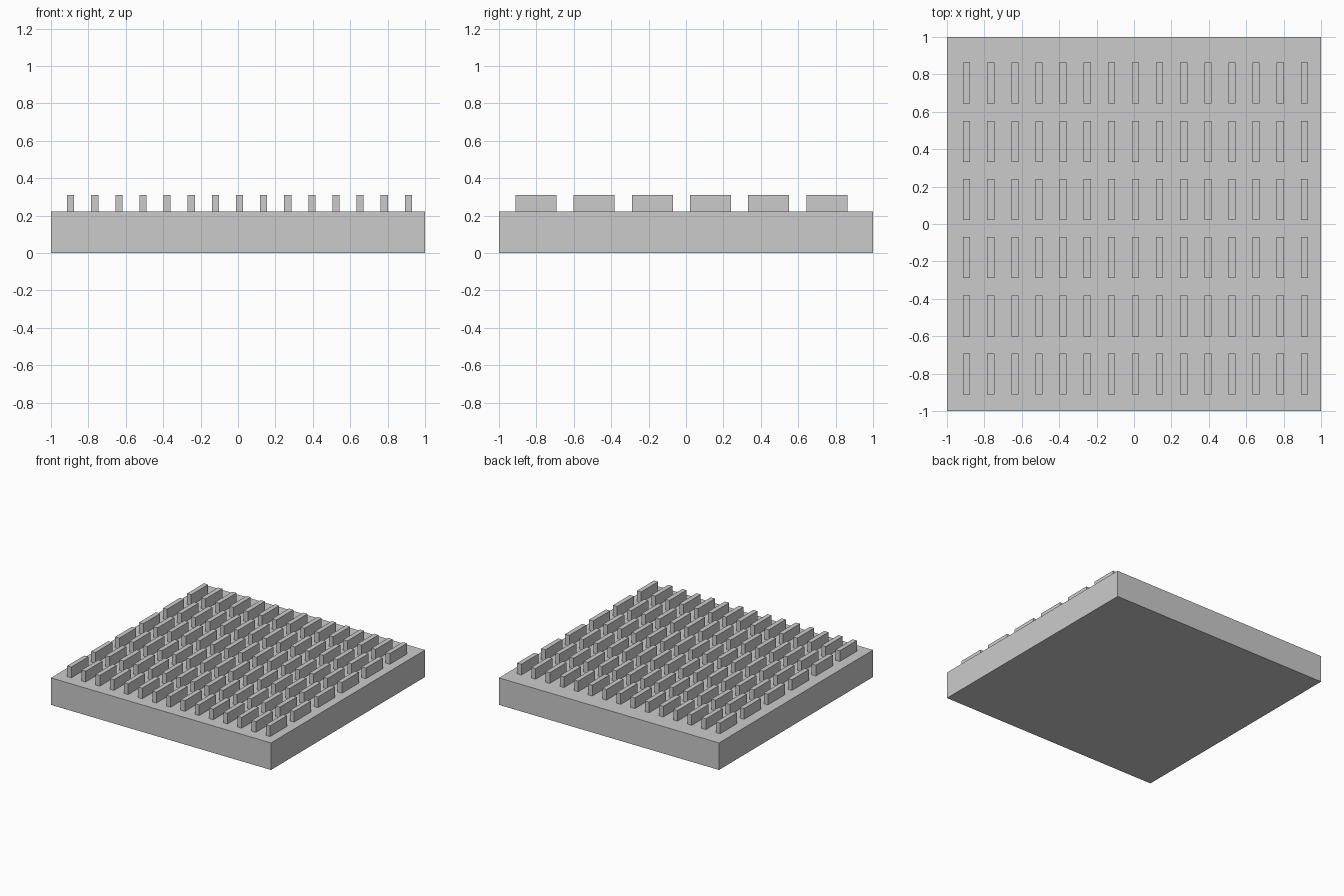
import bpy

cube = bpy.data.objects.get("Cube")
if cube:
    bpy.data.objects.remove(cube, do_unlink=True)

# Single plain grey material
grey = bpy.data.materials.new("plain_grey")
grey.use_nodes = True
colour = (0.6, 0.6, 0.6, 1)
grey.diffuse_color = colour
grey.node_tree.nodes["Principled BSDF"].inputs["Base Color"].default_value = colour


def box(name, size, centre):
    bpy.ops.mesh.primitive_cube_add(size=1, location=centre)
    obj = bpy.context.object
    obj.name = name
    obj.scale = size
    bpy.ops.object.transform_apply(location=False, rotation=False, scale=True)
    obj.data.materials.append(grey)
    return obj


def array(obj, name, count, step):
    mod = obj.modifiers.new(name, "ARRAY")
    mod.count = count
    mod.use_relative_offset = False
    mod.use_constant_offset = True
    mod.constant_offset_displace = step


BASE_H, TOP = 0.222, 0.31
COLUMNS, ROWS = 15, 6
STEP_X, STEP_Y = 0.129, 0.311

# Square base slab
box("base_slab", (2, 2, BASE_H), (0, 0, BASE_H / 2))

# Grid of raised ribs, sunk slightly into the slab
sink = 0.005
height = TOP - BASE_H + sink
ribs = box("raised_ribs", (0.038, 0.22, height), (-0.895, -0.802, TOP - height / 2))
array(ribs, "columns", COLUMNS, (STEP_X, 0, 0))
array(ribs, "rows", ROWS, (0, STEP_Y, 0))
